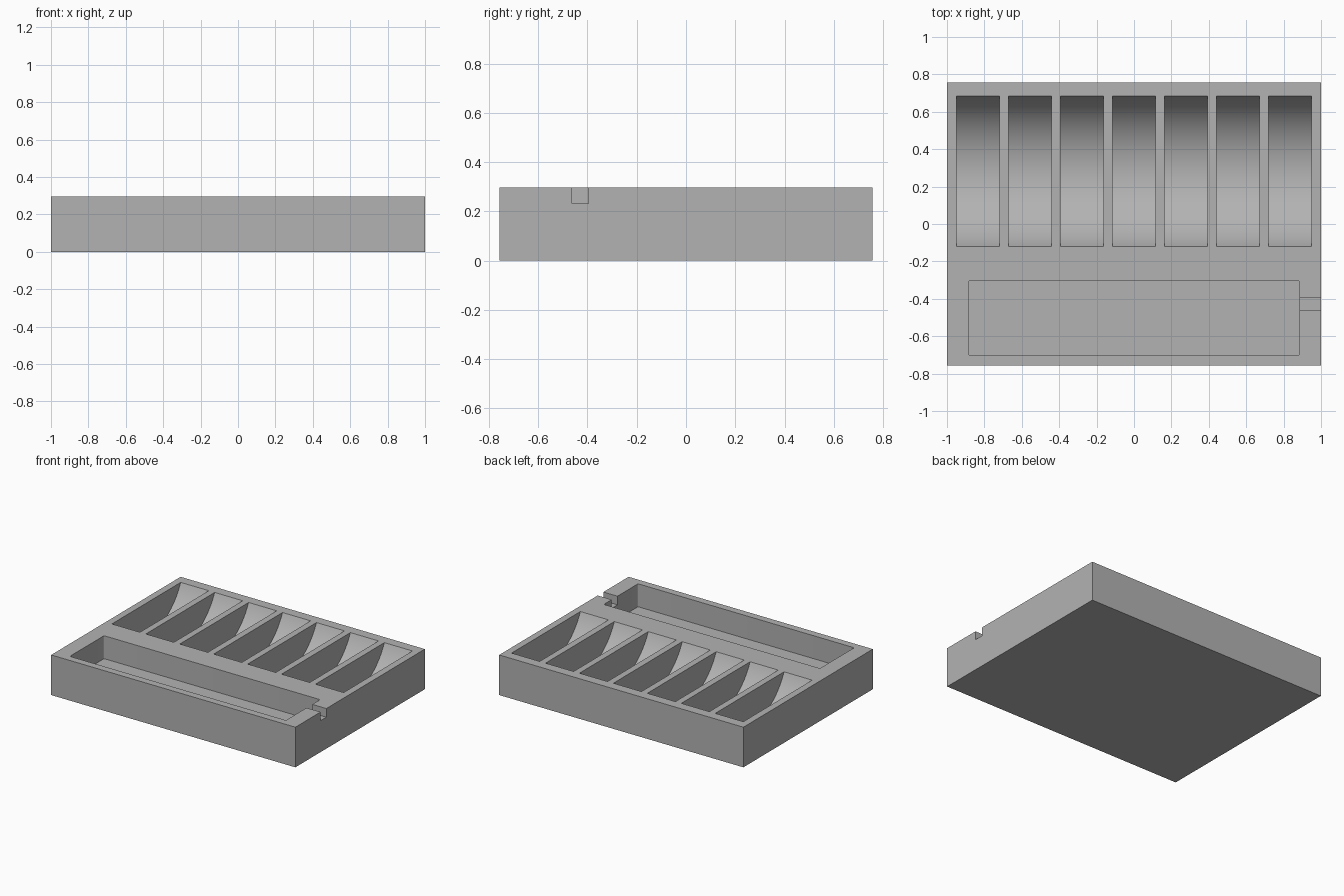
import bpy, bmesh
from math import sin, cos, asin, sqrt, pi

if "Cube" in bpy.data.objects:
    bpy.data.objects.remove(bpy.data.objects["Cube"])

HEIGHT = 0.297
CLEAR = 0.05          # how far cutters rise above the top face

grey = bpy.data.materials.new("plain grey")
grey.use_nodes = True
colour = (0.45, 0.45, 0.45, 1)
grey.diffuse_color = colour
grey.node_tree.nodes["Principled BSDF"].inputs["Base Color"].default_value = colour


def prism(name, profile, direction):
    """Extrude a closed outline of 3D points along a direction."""
    bm = bmesh.new()
    face = bm.faces.new([bm.verts.new(p) for p in profile])
    new = bmesh.ops.extrude_face_region(bm, geom=[face])["geom"]
    bmesh.ops.translate(bm, vec=direction,
                        verts=[v for v in new if isinstance(v, bmesh.types.BMVert)])
    bmesh.ops.recalc_face_normals(bm, faces=bm.faces)
    mesh = bpy.data.meshes.new(name)
    bm.to_mesh(mesh)
    bm.free()
    obj = bpy.data.objects.new(name, mesh)
    obj.data.materials.append(grey)
    bpy.context.collection.objects.link(obj)
    return obj


def box(name, x0, x1, y0, y1, z0, z1):
    return prism(name, [(x0, y0, z0), (x1, y0, z0), (x1, y1, z0), (x0, y1, z0)],
                 (0, 0, z1 - z0))


def rounded_box(name, x0, x1, y0, y1, z0, z1, r, steps=6):
    corners = [(x1 - r, y1 - r), (x0 + r, y1 - r), (x0 + r, y0 + r), (x1 - r, y0 + r)]
    outline = []
    for i, (cx, cy) in enumerate(corners):
        for k in range(steps + 1):
            a = (i + k / steps) * pi / 2
            outline.append((cx + r * cos(a), cy + r * sin(a), z0))
    return prism(name, outline, (0, 0, z1 - z0))


def scoop(name, cx, width, y0, y1, depth, steps=48):
    """Slot with a circular-arc floor running front to back."""
    half, mid = (y1 - y0) / 2, (y0 + y1) / 2
    radius = (depth ** 2 + half ** 2) / (2 * depth)
    centre_z = HEIGHT - depth + radius
    end = asin(half / radius)
    x = cx - width / 2
    arc = [end * (2 * k / steps - 1) for k in range(steps + 1)]
    outline = [(x, mid + radius * sin(a), centre_z - radius * cos(a)) for a in arc]
    outline += [(x, y1, HEIGHT + CLEAR), (x, y0, HEIGHT + CLEAR)]
    return prism(name, outline, (width, 0, 0))


# Solid block
tray = box("tray", -1, 1, -0.757, 0.757, 0, HEIGHT)

# Seven curved slots, long pocket and side notch
cutters = [scoop("slot_cutter", i * 0.278, 0.23, -0.12, 0.685, 0.26) for i in range(-3, 4)]
cutters.append(rounded_box("pocket_cutter", -0.885, 0.885, -0.703, -0.303,
                           HEIGHT - 0.17, HEIGHT + CLEAR, 0.01))
cutters.append(box("notch_cutter", 0.86, 1 + CLEAR, -0.462, -0.395, 0.233, HEIGHT + CLEAR))

bpy.context.view_layer.objects.active = tray
for cutter in cutters:
    cutter.hide_render = True
    cut = tray.modifiers.new("cut", 'BOOLEAN')
    cut.operation = 'DIFFERENCE'
    cut.solver = 'EXACT'
    cut.object = cutter
    bpy.ops.object.modifier_apply(modifier=cut.name)
    bpy.data.objects.remove(cutter)

# Smooth arcs, crisp edges
bpy.ops.object.select_all(action='DESELECT')
tray.select_set(True)
bpy.ops.object.shade_smooth_by_angle(angle=pi / 6)
